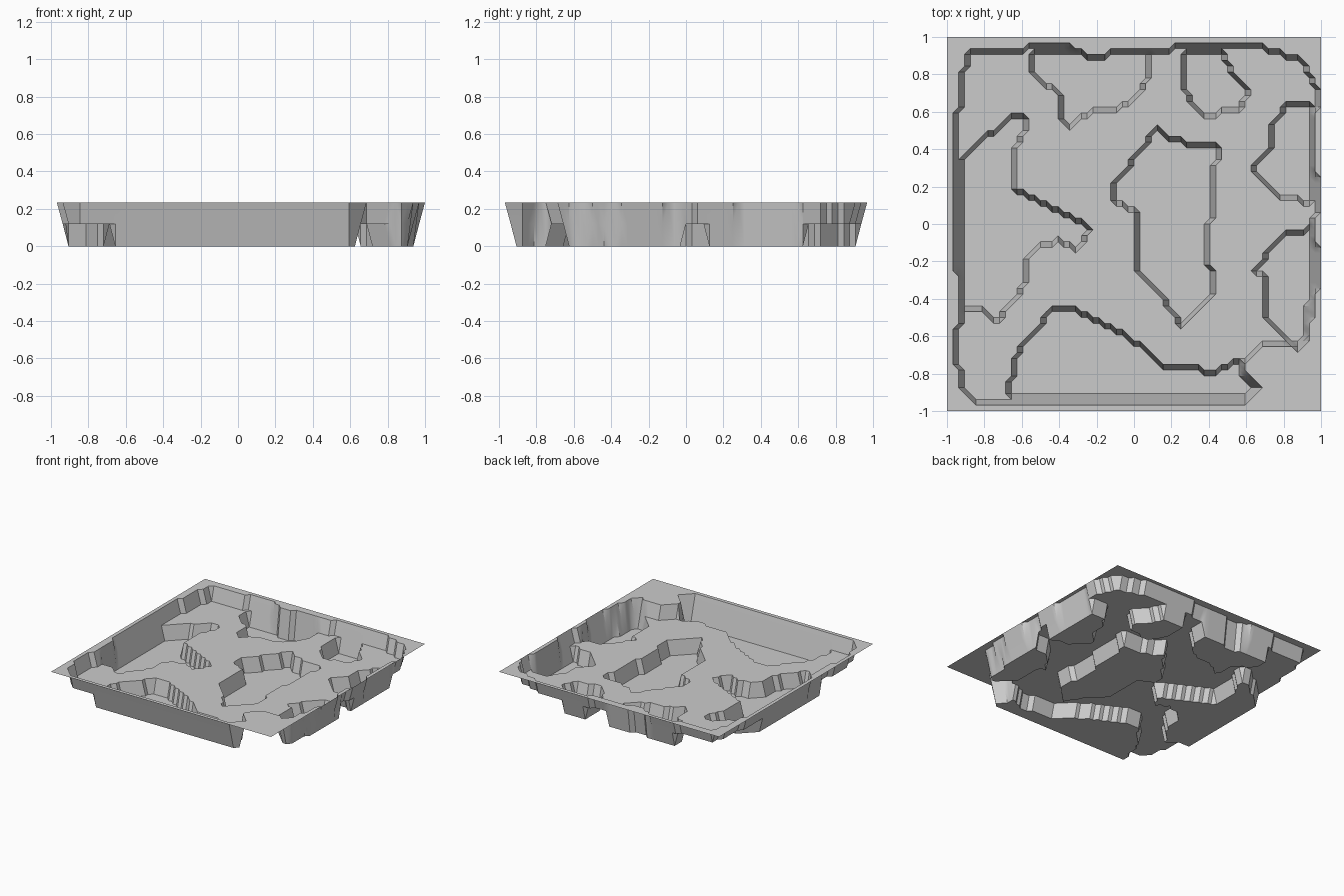
import bpy, bmesh

if "Cube" in bpy.data.objects:
    bpy.data.objects.remove(bpy.data.objects["Cube"])

# Three-level terrain sheet: high rim, middle floor, sunken pits
N = 64
RIM_Z, FLOOR_Z, PIT_Z = 0.235, 0.12, 0.0

# Outline of the basin inside the high rim
basin = [(-.96, .3), (-.93, .72), (-.88, .92), (-.58, .93), (-.54, .96), (-.35, .95),
         (-.22, .88), (-.1, .92), (.15, .92), (.22, .95), (.64, .96), (.75, .92),
         (.88, .89), (.98, .72), (.955, .5), (.98, .1), (.96, .02), (.98, -.3),
         (.94, -.5), (.9, -.68), (.84, -.64), (.65, -.66), (.57, -.76), (.67, -.88),
         (.6, -.96), (-.83, -.96), (-.92, -.88), (-.96, -.63), (-.91, -.45), (-.95, -.2)]

# Pit outlines
centre_pit = [(.12, .51), (.2, .45), (.32, .43), (.44, .41), (.43, .12), (.38, -.1), (.43, -.38),
              (.25, -.54), (.14, -.38), (.02, -.26), (.03, .06), (-.1, .12), (-.1, .22), (.02, .37)]
left_pit = [(-.93, .35), (-.64, .59), (-.56, .56), (-.63, .42), (-.64, .18), (-.23, -.01), (-.3, -.15),
            (-.4, -.08), (-.56, -.15), (-.6, -.36), (-.74, -.53), (-.8, -.46), (-.93, -.46)]
front_pit = [(-.68, -.93), (-.63, -.7), (-.43, -.45), (-.28, -.47), (-.03, -.6), (.16, -.76),
             (.45, -.79), (.57, -.72), (.57, -.82), (.64, -.88), (.58, -.93)]
right_back_pit = [(.65, .32), (.74, .4), (.74, .53), (.82, .64), (.94, .64), (.94, .12), (.78, .14), (.65, .26)]
right_front_pit = [(.65, -.25), (.8, -.04), (.94, -.03), (.94, -.4), (.9, -.66), (.84, -.64), (.7, -.5), (.69, -.28)]
back_pit = [(-.55, .92), (-.53, .8), (-.4, .69), (-.37, .51), (-.24, .59), (-.02, .64), (.09, .79), (.07, .91)]
back_right_pit = [(.25, .92), (.27, .7), (.38, .58), (.57, .62), (.61, .71), (.52, .82), (.47, .92)]
pits = (centre_pit, left_pit, front_pit, right_back_pit, right_front_pit, back_pit, back_right_pit)


def inside(x, y, poly):
    hit = False
    for (ax, ay), (bx, by) in zip(poly, poly[1:] + poly[:1]):
        if (ay > y) != (by > y) and x < ax + (y - ay) * (bx - ax) / (by - ay):
            hit = not hit
    return hit


def height(x, y):
    if not inside(x, y, basin):
        return RIM_Z
    return PIT_Z if any(inside(x, y, p) for p in pits) else FLOOR_Z


# Grid sheet stepped to the three levels
bm = bmesh.new()
bmesh.ops.create_grid(bm, x_segments=N, y_segments=N, size=1.0)
for v in bm.verts:
    v.co.z = height(v.co.x, v.co.y)
bmesh.ops.triangulate(bm, faces=bm.faces[:], quad_method='SHORT_EDGE')
mesh = bpy.data.meshes.new("cave_terrain")
bm.to_mesh(mesh)
bm.free()
terrain = bpy.data.objects.new("cave_terrain", mesh)
bpy.context.collection.objects.link(terrain)

# Soft walls, crisp ledges
bpy.context.view_layer.objects.active = terrain
terrain.select_set(True)
bpy.ops.object.shade_smooth_by_angle(angle=0.6)
